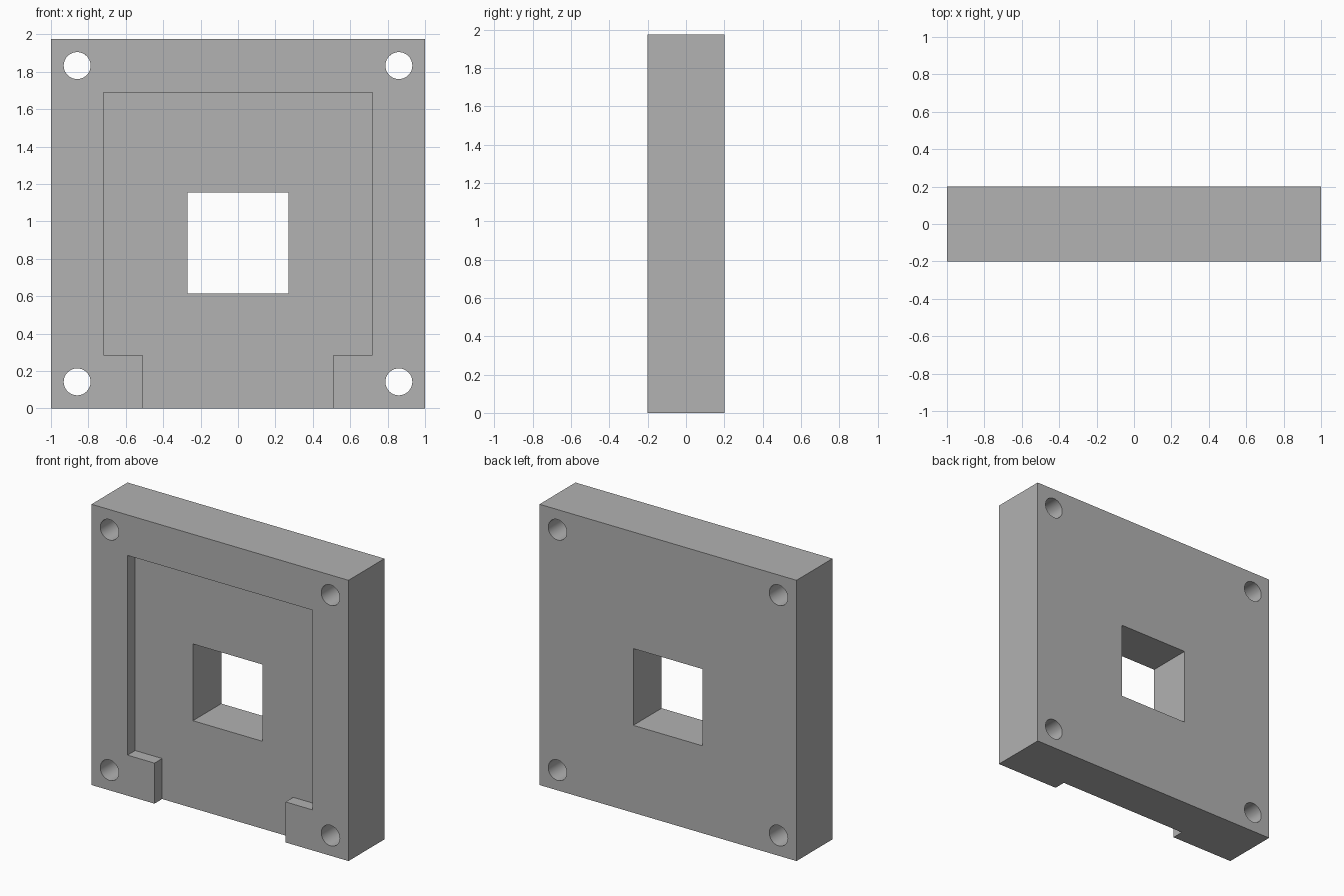
import bpy
import bmesh
from math import radians
from mathutils import Matrix

cube = bpy.data.objects.get("Cube")
if cube:
    bpy.data.objects.remove(cube, do_unlink=True)

HEIGHT, HALF_DEPTH = 1.975, 0.2
RECESS = 0.085

grey = bpy.data.materials.new("plain grey")
grey.use_nodes = True
colour = (0.445, 0.445, 0.445, 1)
grey.diffuse_color = colour
grey.node_tree.nodes["Principled BSDF"].inputs["Base Color"].default_value = colour


def prism(name, outline, y0, y1):
    """Extrude an outline in the xz plane from y0 to y1."""
    bm = bmesh.new()
    face = bm.faces.new([bm.verts.new((x, y0, z)) for x, z in outline])
    result = bmesh.ops.extrude_face_region(bm, geom=[face])
    moved = [v for v in result["geom"] if isinstance(v, bmesh.types.BMVert)]
    bmesh.ops.translate(bm, verts=moved, vec=(0, y1 - y0, 0))
    bmesh.ops.recalc_face_normals(bm, faces=bm.faces)
    return add_object(name, bm)


def cylinder(name, x, z, radius):
    """A cylinder lying along y, longer than the plate is deep."""
    bm = bmesh.new()
    place = Matrix.Translation((x, 0, z)) @ Matrix.Rotation(radians(90), 4, "X")
    bmesh.ops.create_cone(bm, cap_ends=True, segments=48, radius1=radius,
                          radius2=radius, depth=1, matrix=place)
    return add_object(name, bm)


def add_object(name, bm):
    mesh = bpy.data.meshes.new(name)
    bm.to_mesh(mesh)
    bm.free()
    mesh.materials.append(grey)
    obj = bpy.data.objects.new(name, mesh)
    bpy.context.collection.objects.link(obj)
    return obj


def rectangle(half_width, bottom, top):
    return [(-half_width, bottom), (half_width, bottom),
            (half_width, top), (-half_width, top)]


# Solid plate
plate = prism("mounting_plate", rectangle(1, 0, HEIGHT), -HALF_DEPTH, HALF_DEPTH)

# Front recess, narrowing to a channel that is open at the bottom edge
right_half = [(0.51, -0.1), (0.51, 0.285), (0.72, 0.285), (0.72, 1.69)]
recess_outline = right_half + [(-x, z) for x, z in reversed(right_half)]
cutters = [prism("recess_cutter", recess_outline, -0.5, RECESS - HALF_DEPTH)]

# Square window through the plate
cutters.append(prism("window_cutter", rectangle(0.27, 0.615, 1.155), -0.5, 0.5))

# Screw holes in the corners
for x in (-0.86, 0.86):
    for z in (0.142, HEIGHT - 0.142):
        cutters.append(cylinder("screw_hole_cutter", x, z, 0.072))

# Cut the openings and remove the cutters
bpy.ops.object.select_all(action="DESELECT")
plate.select_set(True)
bpy.context.view_layer.objects.active = plate
for cutter in cutters:
    cutter.hide_render = True
    cut = plate.modifiers.new(cutter.name, "BOOLEAN")
    cut.operation = "DIFFERENCE"
    cut.solver = "EXACT"
    cut.object = cutter
    bpy.ops.object.modifier_apply(modifier=cut.name)
    bpy.data.objects.remove(cutter, do_unlink=True)

bpy.ops.object.shade_smooth_by_angle(angle=radians(30))
